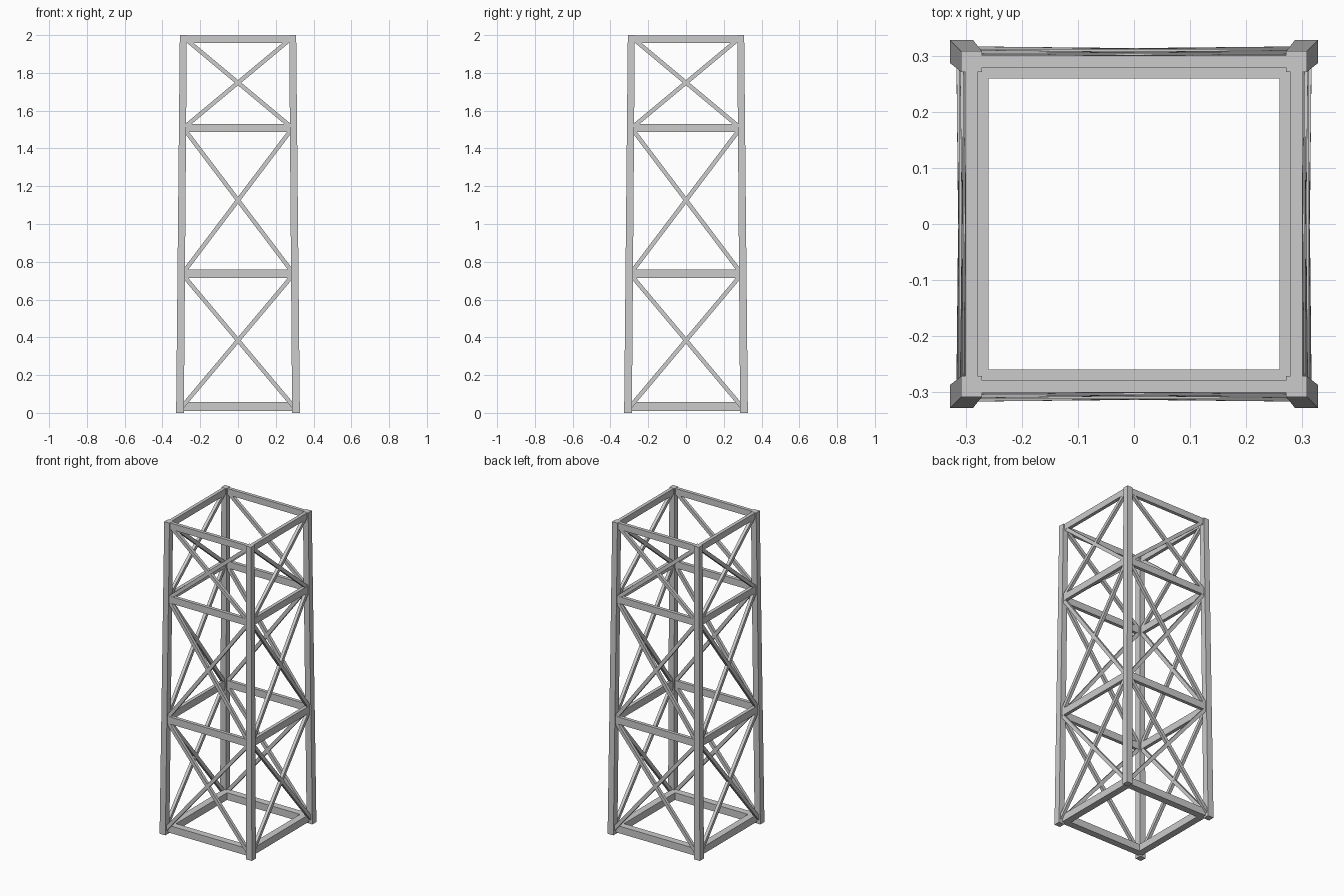
import bpy, bmesh
from mathutils import Vector

if "Cube" in bpy.data.objects:
    bpy.data.objects.remove(bpy.data.objects["Cube"])

LEG_BOTTOM, LEG_TOP, HEIGHT = 0.307, 0.2895, 2.0


def centre(z):
    """Distance of the leg centreline from the axis at height z."""
    return LEG_BOTTOM + (LEG_TOP - LEG_BOTTOM) * z / HEIGHT


def solid(name, ends):
    """Four-sided bar between two loops of four corners."""
    bm = bmesh.new()
    a, b = [[bm.verts.new(p) for p in loop] for loop in ends]
    bm.faces.new(a)
    bm.faces.new(b)
    for i in range(4):
        j = (i + 1) % 4
        bm.faces.new((a[i], a[j], b[j], b[i]))
    bmesh.ops.recalc_face_normals(bm, faces=bm.faces)
    mesh = bpy.data.meshes.new(name)
    bm.to_mesh(mesh)
    bm.free()
    bpy.context.collection.objects.link(bpy.data.objects.new(name, mesh))


def bar(name, p, q, out, width, depth):
    """Bar from p to q; depth is measured along the outward direction."""
    p, q, out = Vector(p), Vector(q), Vector(out)
    d = (q - p).normalized()
    side = d.cross(out).normalized() * width / 2
    o = side.cross(d).normalized() * depth / 2
    solid(name, [[c + side * s + o * t for s, t in
                  ((-1, -1), (1, -1), (1, 1), (-1, 1))] for c in (p, q)])


# tapered corner legs
for sx in (-1, 1):
    for sy in (-1, 1):
        loops = []
        for z, c, h in ((0, LEG_BOTTOM, 0.0205), (HEIGHT, LEG_TOP, 0.0185)):
            loops.append([(sx * c + i * h, sy * c + j * h, z) for i, j in
                          ((-1, -1), (1, -1), (1, 1), (-1, 1))])
        solid("corner_leg", loops)

# four faces of the tower: (name, along, outward)
FACES = (("front", (1, 0), (0, -1)), ("right", (0, 1), (1, 0)),
         ("back", (-1, 0), (0, 1)), ("left", (0, -1), (-1, 0)))
NODES = (0.025, 0.735, 1.508, 1.985)

for side, along, out in FACES:
    def pt(u, v, z):
        return (along[0] * u + out[0] * v, along[1] * u + out[1] * v, z)
    normal = (*out, 0)

    # thick base beam, side ones butting between front and back
    half = 0.303 if side in ("front", "back") else 0.259
    bar(side + "_base_beam", pt(-half, 0.281, 0.034), pt(half, 0.281, 0.034),
        normal, 0.046, 0.044)

    # thin horizontal beams
    for z, h in ((0.737, 0.046), (1.508, 0.044), (1.979, 0.04)):
        c = centre(z)
        bar(side + "_cross_beam", pt(-c, c, z), pt(c, c, z), normal, h, 0.022)

    # crossed diagonal braces
    for z0, z1 in zip(NODES, NODES[1:]):
        a, b = centre(z0) - 0.005, centre(z1) - 0.005
        for s in (-1, 1):
            bar(side + "_diagonal_brace", pt(-s * a, a + 0.005, z0),
                pt(s * b, b + 0.005, z1), normal, 0.022, 0.0195)
